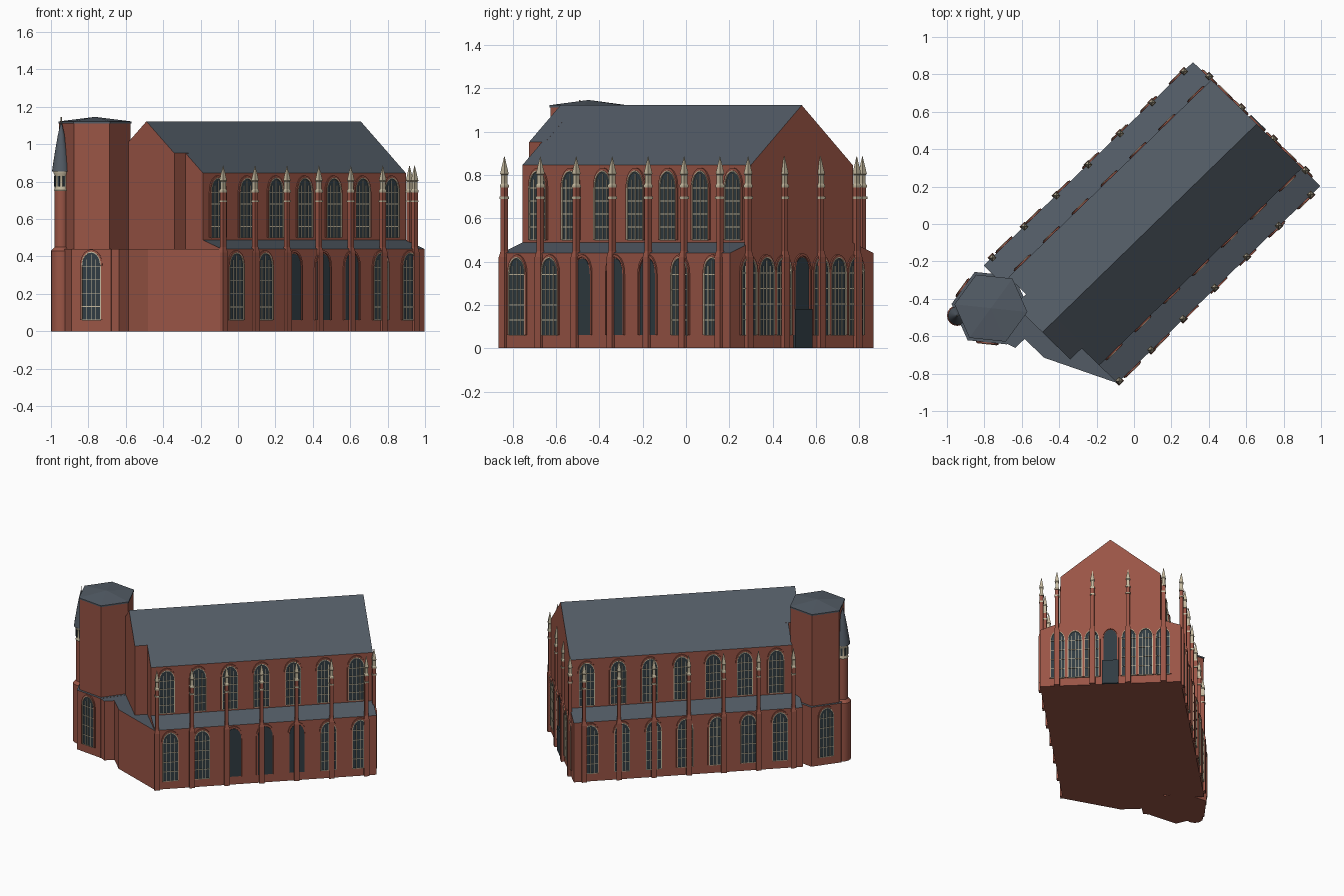
import bpy, bmesh
from math import sin, cos, pi, radians
from mathutils import Vector

if "Cube" in bpy.data.objects:
    bpy.data.objects.remove(bpy.data.objects["Cube"])

def mat(name, c):
    m = bpy.data.materials.new(name)
    m.diffuse_color = (*c, 1)
    m.use_nodes = True
    m.node_tree.nodes["Principled BSDF"].inputs["Base Color"].default_value = m.diffuse_color
    return m

BRICK = mat("brick", (0.32, 0.09, 0.06))
SLATE = mat("slate", (0.085, 0.105, 0.13))
GLASS = mat("glass", (0.03, 0.045, 0.055))
STONE = mat("stone", (0.55, 0.48, 0.34))

def P(u, w, z=0):
    """Building coordinates (u along the nave, w across it) to world."""
    v = w - 0.074
    return Vector((0.717 * (u - v), 0.697 * (u + v), z))

def solid(bm, ring, off):
    a = [bm.verts.new(p) for p in ring]
    b = [bm.verts.new(p + off) for p in ring]
    bm.faces.new(a)
    bm.faces.new(b[::-1])
    n = len(a)
    for i in range(n):
        bm.faces.new((a[i], b[i], b[(i + 1) % n], a[(i + 1) % n]))

def lathe(bm, cx, cy, prof, sides, turn=0.0):
    rings = []
    for r, z in prof:
        rings.append([bm.verts.new((cx + r * cos(turn + 2 * pi * i / sides),
                                    cy + r * sin(turn + 2 * pi * i / sides), z)) for i in range(sides)])
    for a, b in zip(rings, rings[1:]):
        for i in range(sides):
            j = (i + 1) % sides
            bm.faces.new((a[i], a[j], b[j], b[i]))
    bm.faces.new(rings[0][::-1])
    bm.faces.new(rings[-1])

def finish(bm, name, m, roof=None, smooth=False):
    bmesh.ops.remove_doubles(bm, verts=bm.verts, dist=1e-5) if smooth else None
    bmesh.ops.recalc_face_normals(bm, faces=bm.faces)
    bm.normal_update()
    if roof:
        for f in bm.faces:
            f.material_index = 1 if f.normal.z > 0.2 else 0
    me = bpy.data.meshes.new(name)
    bm.to_mesh(me)
    bm.free()
    me.materials.append(m)
    if roof:
        me.materials.append(roof)
    ob = bpy.data.objects.new(name, me)
    bpy.context.collection.objects.link(ob)
    if smooth:
        bpy.ops.object.select_all(action='DESELECT')
        ob.select_set(True)
        bpy.context.view_layer.objects.active = ob
        bpy.ops.object.shade_smooth_by_angle(angle=radians(40))

def body(name, profile, u0, u1):
    bm = bmesh.new()
    solid(bm, [P(u0, w, z) for w, z in profile], P(u1, 0) - P(u0, 0))
    finish(bm, name, BRICK, SLATE)

# Nave, its narrower west bay, and the two lean-to aisles
END = 0.841
body("nave", [(-.338, 0), (.338, 0), (.338, .845), (0, 1.122), (-.338, .845)], -.672, END)
body("nave_west_bay", [(-.208, 0), (.208, 0), (.208, .952), (0, 1.122), (-.208, .952)], -.757, -.65)
for side, s, u0 in (("south", -1, -.672), ("north", 1, -.72)):
    body(side + "_aisle", [(s * .33, 0), (s * .475, 0), (s * .475, .44), (s * .33, .49)], u0, END)

# Low annex between the aisle and the tower
bm = bmesh.new()
outline = [P(-.672, -.475)] + [Vector((x, y, 0)) for x, y in
           ((-.48, -.715), (-.585, -.615), (-.635, -.662), (-.70, -.63), (-.77, -.45))] + [P(-.6, 0)]
solid(bm, outline, Vector((0, 0, .439)))
finish(bm, "annex", BRICK, SLATE)

# Six-sided tower with a wider base and a shallow roof
TX, TY, TURN = -.765, -.45, radians(-6)
bm = bmesh.new()
lathe(bm, TX, TY, [(.212, 0), (.212, .44)], 6, TURN)
finish(bm, "tower_base", BRICK, SLATE)
bm = bmesh.new()
lathe(bm, TX, TY, [(.192, .4), (.192, 1.115)], 6, TURN)
finish(bm, "tower", BRICK)
bm = bmesh.new()
lathe(bm, TX, TY, [(.196, 1.112), (.196, 1.122), (.001, 1.146)], 6, TURN)
finish(bm, "tower_roof", SLATE)

# Round stair turret with lantern, spire and finial
CX, CY = -.945, -.49
for name, prof, m in (
        ("turret_shaft", [(.055, 0), (.055, .43), (.036, .45), (.036, .75)], BRICK),
        ("turret_lantern", [(.036, .75), (.039, .755), (.035, .765), (.035, .835), (.042, .845), (.042, .855)], STONE),
        ("turret_spire", [(.05, .853), (.043, .9), (.032, .97), (.018, 1.05), (.002, 1.12)], SLATE),
        ("turret_finial", [(.003, 1.1), (.003, 1.145)], STONE)):
    bm = bmesh.new()
    lathe(bm, CX, CY, prof, 16)
    finish(bm, name, m, smooth=True)
bm = bmesh.new()
for k in range(8):
    a = 2 * pi * (k + .5) / 8
    n, t = Vector((cos(a), sin(a), 0)), Vector((-sin(a), cos(a), 0))
    o = Vector((CX, CY, .775)) + n * .02
    solid(bm, [o - t * .007, o + t * .007, o + t * .007 + Vector((0, 0, .055)),
               o - t * .007 + Vector((0, 0, .055))], n * .018)
finish(bm, "lantern_openings", GLASS)

def arch(h, z0, z1, grow=0.0):
    """Pointed arch outline as (s, z) pairs, starting and ending at the sill."""
    spring = z1 - 1.5 * h
    pts = [(h * cos(a), spring + (z1 - spring) * sin(a) ** 0.9)
           for a in (pi * i / 10 for i in range(11))]
    g = (h + grow) / h
    pts = [(s * g, spring + (z - spring) * g) for s, z in pts]
    return [(h + grow, z0)] + pts + [(-h - grow, z0)]

def windows(name, items, z0, z1, h):
    """items: (wall point, wall tangent, outward normal, has tracery)."""
    glass, bars, rim = bmesh.new(), bmesh.new(), bmesh.new()
    up = Vector((0, 0, 1))
    for o, t, n, tracery in items:
        at = lambda s, z, d=0.0: o + t * s + up * z + n * d
        inner, mid, outer = arch(h, z0, z1), arch(h, z0, z1, .004), arch(h, z0, z1, .012)
        solid(glass, [at(s, z, -.01) for s, z in inner], n * .014)
        for i in range(len(inner) - 1):
            solid(rim, [at(*p, -.01) for p in (mid[i], outer[i], outer[i + 1], mid[i + 1])], n * .018)
            if tracery:
                solid(bars, [at(*p, -.01) for p in (inner[i], mid[i], mid[i + 1], inner[i + 1])], n * .021)
        if not tracery:
            continue
        b = .0018
        spring = z1 - 1.5 * h
        for s in (-h / 2, 0, h / 2):
            top = z1 - .01 if s == 0 else z1 - .035
            solid(bars, [at(s - b, z0), at(s + b, z0), at(s + b, top), at(s - b, top)], n * .008)
        for k in range(5):
            z = z0 + (spring - z0) * k / 4
            solid(bars, [at(-h, z - b), at(h, z - b), at(h, z + b), at(-h, z + b)], n * .008)
    finish(glass, name + "_glass", GLASS)
    finish(rim, name + "_surrounds", BRICK)
    if len(bars.verts):
        finish(bars, name + "_tracery", STONE)

# Windows along both long sides, at the east front and on the tower base
T = (P(1, 0) - P(0, 0)).normalized()
S = (P(0, 1) - P(0, 0)).normalized()
NS, NE = Vector((T.y, -T.x, 0)), Vector((S.y, -S.x, 0))
U = [-.565 + .2155 * i for i in range(7)]
for side, s in (("south", -1), ("north", 1)):
    n = NS * -s
    windows(side + "_clerestory", [(P(u, s * .338), T, n, True) for u in U], .5, .815, .05)
    windows(side + "_aisle_windows", [(P(u, s * .475), T, n, s > 0 or i not in (2, 3, 4))
                                      for i, u in enumerate(U)], .06, .415, .05)
windows("front_windows", [(P(END, s * w), S, NE, True) for w in (.125, .238, .355) for s in (-1, 1)],
        .06, .415, .045)
windows("front_door_arch", [(P(END, 0), S, NE, False)], .06, .42, .045)
bm = bmesh.new()
solid(bm, [P(END, w, z) for w, z in ((-.055, 0), (.055, 0), (.055, .18), (-.055, .18))], NE * .014)
finish(bm, "front_door", GLASS)
tower = []
for deg in (265, 145):
    a = radians(deg - 1)
    n = Vector((cos(a), sin(a), 0))
    tower.append((Vector((TX, TY, 0)) + n * .212 * cos(pi / 6), Vector((-n.y, n.x, 0)), n, True))
windows("tower_windows", tower, .06, .42, .048)

# Buttresses rising into slim shafts with stone pinnacles
spots = [(-.657 + .238 * i, s * .472) for i in range(7) for s in (-1, 1)]
spots += [(END + .004, w) for w in (-.36, -.12, .12, .36)]
brick, stone = bmesh.new(), bmesh.new()
for u, w in spots:
    p = P(u, w)
    lathe(brick, p.x, p.y, [(.026, 0), (.026, .42), (.017, .45), (.017, .745)], 4)
    lathe(stone, p.x, p.y, [(.022, .69), (.022, .7)], 4)
    lathe(stone, p.x, p.y, [(.021, .742), (.021, .752), (.015, .76), (.015, .8),
                            (.02, .805), (.012, .84), (.001, .885)], 4)
finish(brick, "buttresses", BRICK)
finish(stone, "pinnacles", STONE)
